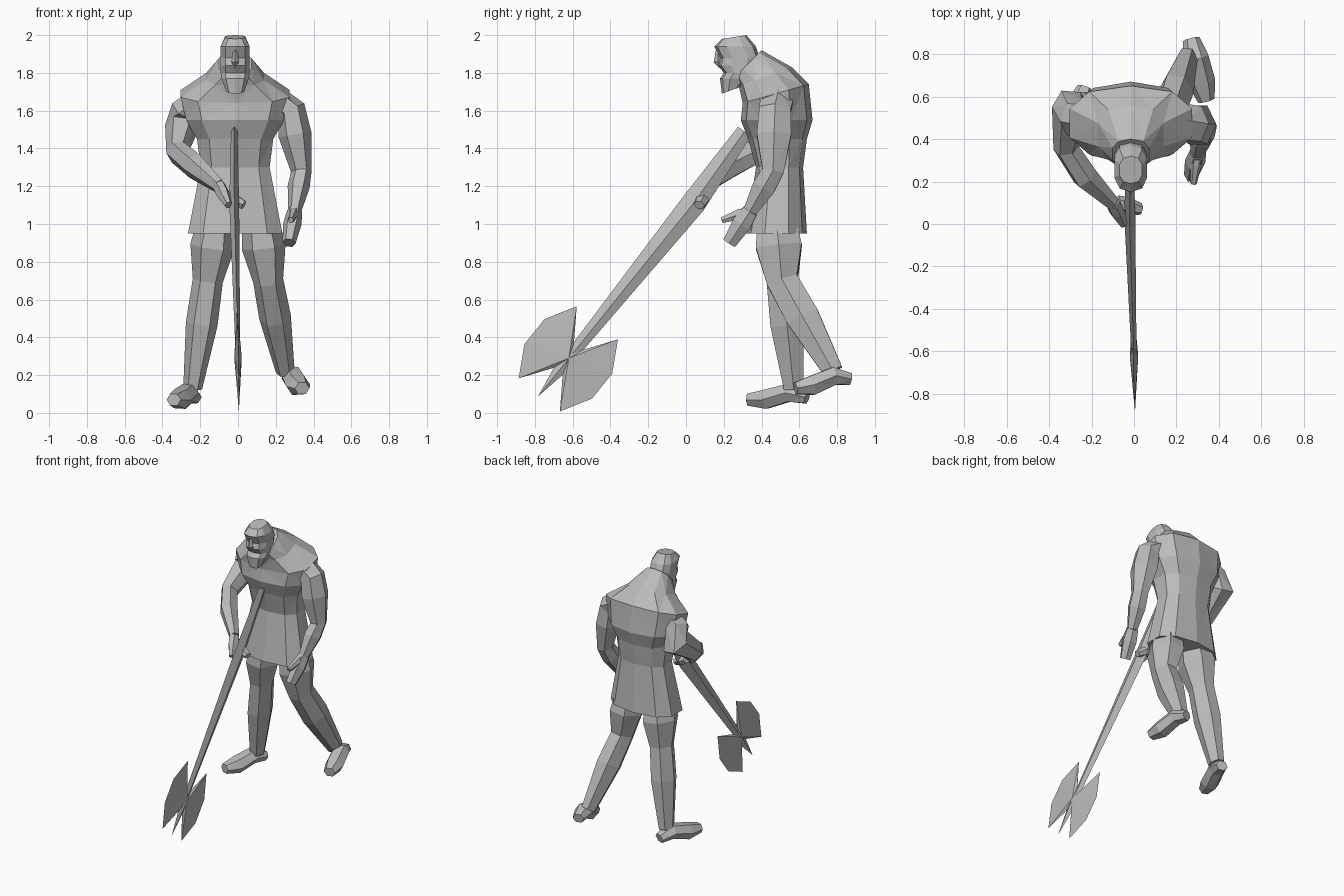
import bpy
import bmesh
from math import sin, cos, pi, copysign
from mathutils import Vector

cube = bpy.data.objects.get("Cube")
if cube:
    bpy.data.objects.remove(cube)

stone = bpy.data.materials.new("stone grey")
stone.use_nodes = True
grey = (0.5, 0.5, 0.5, 1)
stone.diffuse_color = grey
stone.node_tree.nodes["Principled BSDF"].inputs["Base Color"].default_value = grey


def finish(name, bm):
    """Turn a bmesh into a flat shaded object."""
    bmesh.ops.triangulate(bm, faces=bm.faces[:])
    bmesh.ops.recalc_face_normals(bm, faces=bm.faces[:])
    mesh = bpy.data.meshes.new(name)
    bm.to_mesh(mesh)
    bm.free()
    mesh.materials.append(stone)
    obj = bpy.data.objects.new(name, mesh)
    bpy.context.collection.objects.link(obj)


def skin(name, rings):
    """Bridge successive rings of points and cap both ends."""
    bm = bmesh.new()
    loops = [[bm.verts.new(point) for point in ring] for ring in rings]
    for low, high in zip(loops, loops[1:]):
        for i in range(len(low)):
            bm.faces.new((low[i - 1], low[i], high[i], high[i - 1]))
    bm.faces.new(loops[0])
    bm.faces.new(loops[-1])
    finish(name, bm)


def ring(z, half, front, back, lift=0):
    """Level body section with boxy corners; lift raises its back edge."""
    points = []
    sides = 10
    for k in range(sides):
        angle = 2 * pi * (k + 0.5) / sides
        across, along = [copysign(abs(w) ** 0.8, w) for w in (cos(angle), sin(angle))]
        depth = (along + 1) / 2
        points.append((across * half - 0.015, front + (back - front) * depth, z + lift * depth))
    return points


def tube(name, path, depth=1.2, sides=6):
    """Sweep a section along (centre, radius) pairs."""
    centres = [Vector(centre) for centre, radius in path]
    last = len(path) - 1
    rings = []
    for i, (centre, radius) in enumerate(path):
        tangent = (centres[min(i + 1, last)] - centres[max(i - 1, 0)]).normalized()
        across = Vector((1, 0, 0))
        across = (across - tangent * across.dot(tangent)).normalized() * radius
        along = tangent.cross(across) * depth
        angles = [2 * pi * k / sides for k in range(sides)]
        rings.append([centres[i] + across * cos(a) + along * sin(a) for a in angles])
    skin(name, rings)


def limb(name, joints, bows=(0, 0, 0)):
    """Join the joints with a muscle swelling on every bone."""
    path = [joints[0]]
    for start, end, bow in zip(joints, joints[1:], bows):
        belly = Vector(start[0]).lerp(Vector(end[0]), 0.4)
        belly.y += bow
        path += [(belly, (start[1] + end[1]) * 0.65), end]
    tube(name, path)


def foot(name, heel, toe):
    """Wedge from heel to toe, highest at the instep."""
    heel, toe = Vector(heel), Vector(toe)
    instep = heel.lerp(toe, 0.3) + Vector((0, 0, 0.03))
    ball = heel.lerp(toe, 0.7)
    tube(name, [(heel, 0.04), (instep, 0.06), (ball, 0.065), (toe, 0.04)], depth=0.9)


# Torso with flared tunic, waist, chest and hunched shoulders
skin("torso_and_tunic", [
    ring(z=0.95, half=0.26, front=0.32, back=0.64),
    ring(z=1.3, half=0.19, front=0.37, back=0.62),
    ring(z=1.45, half=0.21, front=0.33, back=0.64),
    ring(z=1.55, half=0.27, front=0.29, back=0.67),
    ring(z=1.64, half=0.3, front=0.3, back=0.65, lift=0.1),
    ring(z=1.73, half=0.16, front=0.28, back=0.56, lift=0.1),
    ring(z=1.78, half=0.09, front=0.26, back=0.4, lift=0.14)])

# Bearded head pushed forward
skin("head", [
    ring(z=1.69, half=0.05, front=0.19, back=0.3, lift=0.04),
    ring(z=1.77, half=0.075, front=0.18, back=0.36),
    ring(z=1.8, half=0.08, front=0.2, back=0.38),
    ring(z=1.84, half=0.08, front=0.17, back=0.39),
    ring(z=1.88, half=0.08, front=0.18, back=0.39),
    ring(z=1.94, half=0.08, front=0.15, back=0.37),
    ring(z=1.98, half=0.055, front=0.19, back=0.32, lift=0.02)])
tube("nose", [((-0.015, 0.17, 1.92), 0.01), ((-0.015, 0.17, 1.86), 0.02),
              ((-0.015, 0.19, 1.83), 0.01)], sides=4)

# Left arm hanging loose, with a hand and thumb
collar, shoulder, wrist = (0.17, 0.48, 1.66), (0.28, 0.47, 1.6), (0.3, 0.34, 1.07)
limb("left_arm", [(collar, 0.05), (shoulder, 0.08), ((0.335, 0.46, 1.28), 0.055),
                  (wrist, 0.035)])
limb("left_hand", [(wrist, 0.04), ((0.27, 0.23, 0.9), 0.035)])
limb("left_thumb", [(wrist, 0.025), ((0.28, 0.19, 1.02), 0.015)])

# Right arm drawn back, forearm reaching to the axe
collar, shoulder, wrist = (-0.17, 0.48, 1.66), (-0.28, 0.5, 1.6), (-0.1, 0.1, 1.2)
limb("right_arm", [(collar, 0.05), (shoulder, 0.08), ((-0.32, 0.36, 1.38), 0.06),
                   (wrist, 0.035)], bows=(0, 0.1, -0.03))
limb("right_hand", [(wrist, 0.035), ((-0.05, 0, 1.1), 0.02)])
limb("right_fingers", [((-0.08, 0.1, 1.16), 0.03), ((0.03, 0.07, 1.1), 0.025)])

# Legs: left trails behind, right carries the weight
for name, side, ankle in (("left_leg", 1, (0.25, 0.78, 0.22)),
                          ("right_leg", -1, (-0.24, 0.57, 0.13))):
    limb(name, [((side * 0.12, 0.48, 1), 0.1), ((side * 0.16, 0.51, 0.7), 0.08),
                (ankle, 0.05)])
foot("left_foot", heel=(0.27, 0.87, 0.18), toe=(0.34, 0.58, 0.13))
foot("right_foot", heel=(-0.23, 0.64, 0.08), toe=(-0.34, 0.33, 0.07))

# Axe handle, thickest at the grip
hub = Vector((0, -0.62, 0.29))
grip = Vector((-0.02, 0.04, 1.11))
tube("axe_handle", [(hub, 0.012), (grip, 0.026), ((-0.02, 0.31, 1.49), 0.017)],
     depth=2.5, sides=4)

# Double axe head: mirrored outline along the handle, ridged on each face
down = (hub - grip).normalized()
out = Vector((0, down.z, -down.y))
half_outline = [(-0.08, 0.03), (-0.24, 0.14), (-0.08, 0.23), (0.09, 0.23),
                (0.25, 0.14), (0.09, 0.03)]
spike = (0.26, 0)
outline = half_outline + [spike] + [(a, -b) for a, b in reversed(half_outline)]
blade = bmesh.new()
rim = [blade.verts.new(hub + down * a + out * b) for a, b in outline]
for face in (-1, 1):
    ridge = blade.verts.new(hub + Vector((face * 0.02, 0, 0)))
    for i in range(len(rim)):
        blade.faces.new((rim[i - 1], rim[i], ridge))
finish("axe_head", blade)
